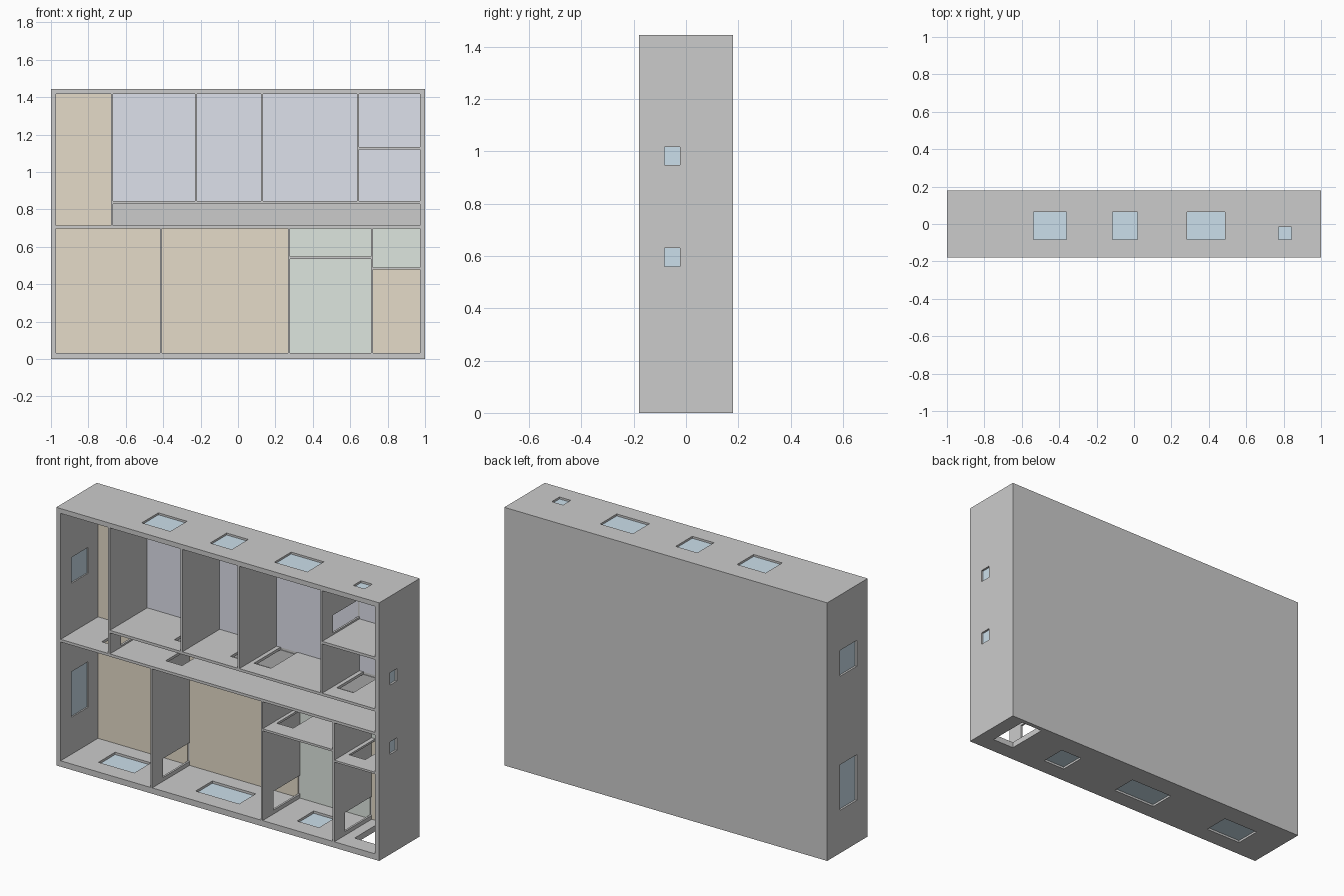
import bpy, bmesh
from mathutils import Vector

if "Cube" in bpy.data.objects:
    bpy.data.objects.remove(bpy.data.objects["Cube"])

FRONT, BACK, FLOOR = -0.179, 0.179, 0.155   # depth extents, slab face
HEAD, SILL = -0.083, 0.064                  # door/window head, window sill
HEIGHT = 1.445


def material(name, rgb):
    m = bpy.data.materials.new(name)
    m.diffuse_color = (*rgb, 1)
    m.use_nodes = True
    m.node_tree.nodes["Principled BSDF"].inputs["Base Color"].default_value = m.diffuse_color
    return m


def boxes(name, items, mat=None):
    """One object from boxes given as ((x0, x1), (y0, y1), (z0, z1))."""
    bm = bmesh.new()
    for item in items:
        lo = Vector([a for a, b in item])
        hi = Vector([b for a, b in item])
        for v in bmesh.ops.create_cube(bm, size=1)["verts"]:
            v.co = (lo + hi) / 2 + v.co * (hi - lo)
    me = bpy.data.meshes.new(name)
    bm.to_mesh(me)
    bm.free()
    ob = bpy.data.objects.new(name, me)
    bpy.context.collection.objects.link(ob)
    if mat:
        me.materials.append(mat)
    return ob


wall_mat = material("wall_grey", (0.83, 0.82, 0.81))
slab_mat = material("slab_grey", (0.60, 0.60, 0.60))
glass_mat = material("glass_blue", (0.60, 0.74, 0.83))
wood = material("wood_floor", (0.78, 0.71, 0.58))
carpet = material("carpet_floor", (0.73, 0.75, 0.83))
tile = material("tile_floor", (0.73, 0.79, 0.74))

# Rooms: x range, z range, floor finish
rooms = {
    "lounge": ((-0.973, -0.68), (0.713, 1.418), wood),
    "bedroom_left": ((-0.668, -0.23), (0.845, 1.418), carpet),
    "bedroom_middle": ((-0.219, 0.123), (0.845, 1.418), carpet),
    "bedroom_right": ((0.134, 0.636), (0.845, 1.418), carpet),
    "ensuite": ((0.647, 0.973), (1.135, 1.418), carpet),
    "study": ((0.647, 0.973), (0.845, 1.12), carpet),
    "corridor": ((-0.668, 0.973), (0.713, 0.83), slab_mat),
    "dining": ((-0.973, -0.417), (0.033, 0.698), wood),
    "living": ((-0.406, 0.267), (0.033, 0.698), wood),
    "pantry": ((0.278, 0.711), (0.547, 0.698), tile),
    "kitchen": ((0.278, 0.711), (0.033, 0.535), tile),
    "washroom": ((0.722, 0.973), (0.49, 0.698), tile),
    "entry": ((0.722, 0.973), (0.033, 0.479), wood),
}

# Windows: (x range, z range, axis through the wall, sill)
OUT = 0.05
windows = []
for x0, x1, sill in [(-0.538, -0.361, SILL), (-0.115, 0.019, SILL),
                     (0.284, 0.487, SILL), (0.772, 0.842, -0.015)]:
    windows.append(((x0, x1), (1.41, HEIGHT + OUT), 2, sill))       # top wall
for x0, x1 in [(-0.806, -0.584), (-0.204, 0.065), (0.424, 0.56)]:
    windows.append(((x0, x1), (-OUT, 0.04), 2, SILL))               # bottom wall
for z0, z1 in [(0.99, 1.135), (0.24, 0.495)]:
    windows.append(((-1 - OUT, -0.96), (z0, z1), 0, SILL))          # left wall
for z0, z1 in [(0.948, 1.017), (0.56, 0.63)]:
    windows.append(((0.96, 1 + OUT), (z0, z1), 0, -0.022))          # right wall

# Doors: x range, z range, reaching the floor slab
doors = [
    ((-0.786, -0.684), (0.69, 0.717)), ((-0.39, -0.288), (0.69, 0.72)),
    ((-0.336, -0.234), (0.825, 0.85)), ((0.012, 0.114), (0.825, 0.85)),
    ((0.157, 0.262), (0.825, 0.85)), ((0.67, 0.772), (0.825, 0.85)),
    ((0.298, 0.40), (0.53, 0.555)), ((0.745, 0.847), (0.47, 0.495)),
    ((-0.684, -0.66), (0.722, 0.822)), ((0.63, 0.653), (1.145, 1.245)),
    ((-0.423, -0.4), (0.055, 0.16)), ((0.26, 0.285), (0.055, 0.16)),
    ((0.705, 0.728), (0.055, 0.16)), ((0.78, 0.915), (-OUT, 0.04)),
]

# Walls: solid block with rooms, then openings, cut out
walls = boxes("walls", [((-1, 1), (FRONT, FLOOR), (0, HEIGHT))], wall_mat)
room_cut = boxes("room_cutter", [(x, (-0.3, 0.3), z) for x, z, _ in rooms.values()])
openings = [(x, (HEAD, sill), z) for x, z, _, sill in windows]
openings += [(x, (HEAD, 0.3), z) for x, z in doors]
opening_cut = boxes("opening_cutter", openings)
bpy.context.view_layer.objects.active = walls
for cutter in (room_cut, opening_cut):
    mod = walls.modifiers.new(cutter.name, 'BOOLEAN')
    mod.operation = 'DIFFERENCE'
    mod.solver = 'EXACT'
    mod.object = cutter
    bpy.ops.object.modifier_apply(modifier=mod.name)
    bpy.data.objects.remove(cutter)

# Base slab behind everything
boxes("base_slab", [((-1, 1), (FLOOR, BACK), (0, HEIGHT))], slab_mat)

# Floor finishes
for name, (x, z, mat) in rooms.items():
    boxes(name + "_floor", [(x, (FLOOR - 0.004, FLOOR), z)], mat)

# Glass panes, set mid-wall
panes = []
for x, z, axis, sill in windows:
    if axis == 0:
        c = 0.985 if x[0] > 0 else -0.985
        x = (c - 0.004, c + 0.004)
    else:
        c = HEIGHT - 0.015 if z[0] > 0.5 else 0.016
        z = (c - 0.004, c + 0.004)
    panes.append((x, (HEAD, sill), z))
boxes("window_panes", panes, glass_mat)
